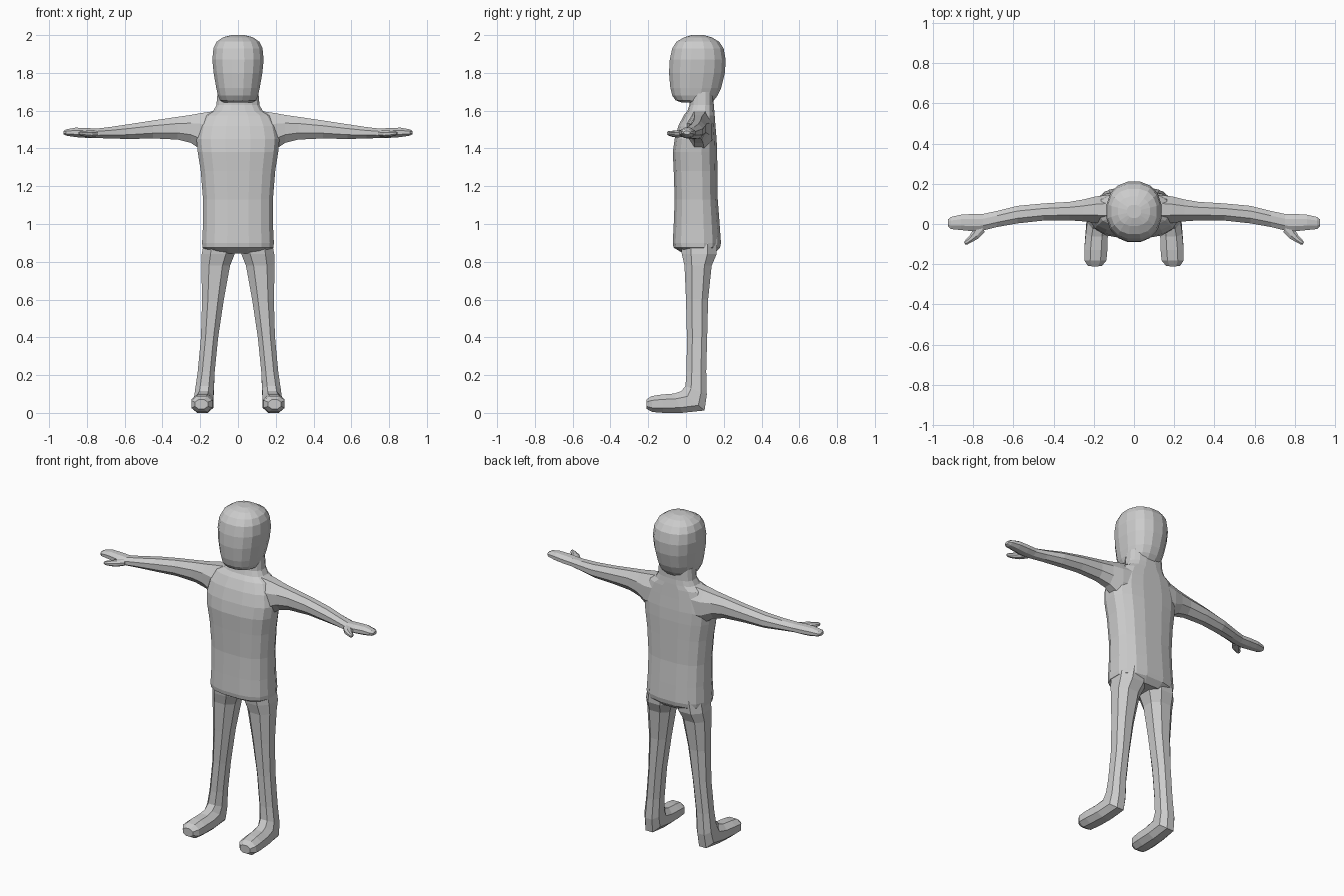
import bpy, bmesh
from math import cos, sin, pi, tau, copysign
from mathutils import Vector


def ring(c, u, v, n, p):
    """Rounded n-sided loop that fills the box spanned by half-axes u and v."""
    pts = []
    for i in range(n):
        a = (i + 0.5) * tau / n
        k = cos(pi / n)
        f = lambda t: copysign(abs(t / k) ** (2 / p), t)
        pts.append(c + u * f(cos(a)) + v * f(sin(a)))
    return pts


def loft(name, sections, n=8, p=2.0):
    """Skin a closed tube through sections given as (centre, half-axis, half-axis)."""
    bm = bmesh.new()
    loops = [[bm.verts.new(q) for q in ring(*map(Vector, s), n, p)] for s in sections]
    for a, b in zip(loops, loops[1:]):
        for i in range(n):
            j = (i + 1) % n
            bm.faces.new((a[i], a[j], b[j], b[i]))
    bm.faces.new(loops[0])
    bm.faces.new(loops[-1])
    bmesh.ops.recalc_face_normals(bm, faces=bm.faces)
    me = bpy.data.meshes.new(name)
    bm.to_mesh(me)
    bm.free()
    ob = bpy.data.objects.new(name, me)
    bpy.context.collection.objects.link(ob)
    return ob


def level(z, hw, y0, y1):
    """Horizontal section."""
    return ((0, (y0 + y1) / 2, z), (hw, 0, 0), (0, (y1 - y0) / 2, 0))


def across(s, x, y0, y1, z0, z1):
    """Section across an arm, at distance x from the middle."""
    return ((s * x, (y0 + y1) / 2, (z0 + z1) / 2),
            (0, (y1 - y0) / 2, 0), (0, 0, (z1 - z0) / 2))


def tilted(s, xi, xo, yf, zf, yb, zb):
    """Leg section between a front point and a back point in the side view."""
    return ((s * (xi + xo) / 2, (yf + yb) / 2, (zf + zb) / 2),
            ((xo - xi) / 2, 0, 0), (0, (yb - yf) / 2, (zb - zf) / 2))


# Torso with shoulders and neck
body = loft("body", [level(*r) for r in (
    (.845, .15, -.015, .15), (.875, .188, -.066, .18), (.90, .19, -.07, .185),
    (1.0, .185, -.065, .178), (1.13, .185, -.06, .168), (1.28, .197, -.065, .166),
    (1.38, .213, -.07, .165), (1.45, .22, -.06, .162), (1.52, .205, -.04, .156),
    (1.575, .175, -.012, .152), (1.60, .13, .008, .15), (1.63, .114, .018, .147),
    (1.70, .108, .02, .146))], 16, 2.7)

# Head
parts = [loft("head", [level(*r) for r in (
    (1.642, .075, -.02, .135), (1.655, .095, -.055, .148), (1.68, .106, -.073, .167),
    (1.72, .115, -.083, .186), (1.80, .129, -.09, .206), (1.87, .136, -.086, .21),
    (1.93, .130, -.073, .199), (1.965, .113, -.05, .175), (1.988, .08, -.01, .137),
    (2.0, .035, .03, .095))], 16, 2.3)]

for s, side in ((1, "left"), (-1, "right")):
    # Arm and flat hand
    parts.append(loft(side + "_arm", [across(s, *r) for r in (
        (.12, .0, .145, 1.38, 1.598), (.19, .005, .137, 1.39, 1.588),
        (.25, .013, .122, 1.43, 1.577), (.32, .018, .11, 1.447, 1.567),
        (.45, .017, .102, 1.453, 1.548), (.58, .003, .09, 1.45, 1.528),
        (.68, -.015, .065, 1.453, 1.513), (.75, -.032, .05, 1.455, 1.505),
        (.80, -.036, .05, 1.456, 1.508), (.86, -.03, .046, 1.46, 1.51),
        (.91, -.025, .035, 1.468, 1.501), (.925, -.012, .022, 1.475, 1.492))]))
    # Thumb
    parts.append(loft(side + "_thumb", [
        ((s * x, y, z), (s * .5 * w, w, 0), (0, 0, h)) for x, y, z, w, h in (
            (.755, -.012, 1.479, .027, .018), (.785, -.048, 1.477, .024, .018),
            (.81, -.073, 1.478, .015, .015), (.832, -.09, 1.48, .011, .011),
            (.842, -.096, 1.481, .005, .006))]))
    # Leg and foot
    parts.append(loft(side + "_leg", [tilted(s, *r) for r in (
        (.012, .178, -.03, .92, .165, .92), (.018, .192, -.022, .84, .162, .84),
        (.042, .194, -.008, .78, .136, .78), (.075, .19, .0, .60, .117, .60),
        (.105, .196, .005, .40, .112, .40), (.123, .213, .003, .22, .107, .22),
        (.128, .226, -.003, .145, .11, .10), (.13, .232, -.025, .118, .098, .02),
        (.13, .24, -.062, .106, -.02, .008), (.132, .247, -.13, .101, -.12, .008),
        (.137, .247, -.182, .093, -.178, .012), (.16, .228, -.21, .075, -.208, .028))],
        8, 2.3))

# Fuse everything into one continuous skin
for part in parts:
    mod = body.modifiers.new("union", "BOOLEAN")
    mod.operation, mod.solver, mod.object = "UNION", "EXACT", part
    bpy.context.view_layer.objects.active = body
    bpy.ops.object.modifier_apply(modifier=mod.name)
    bpy.data.objects.remove(part)

# Stand the feet on the ground
low = min(v.co.z for v in body.data.vertices)
for v in body.data.vertices:
    if v.co.z < .2:
        v.co.z -= low * (1 - v.co.z / .2)
